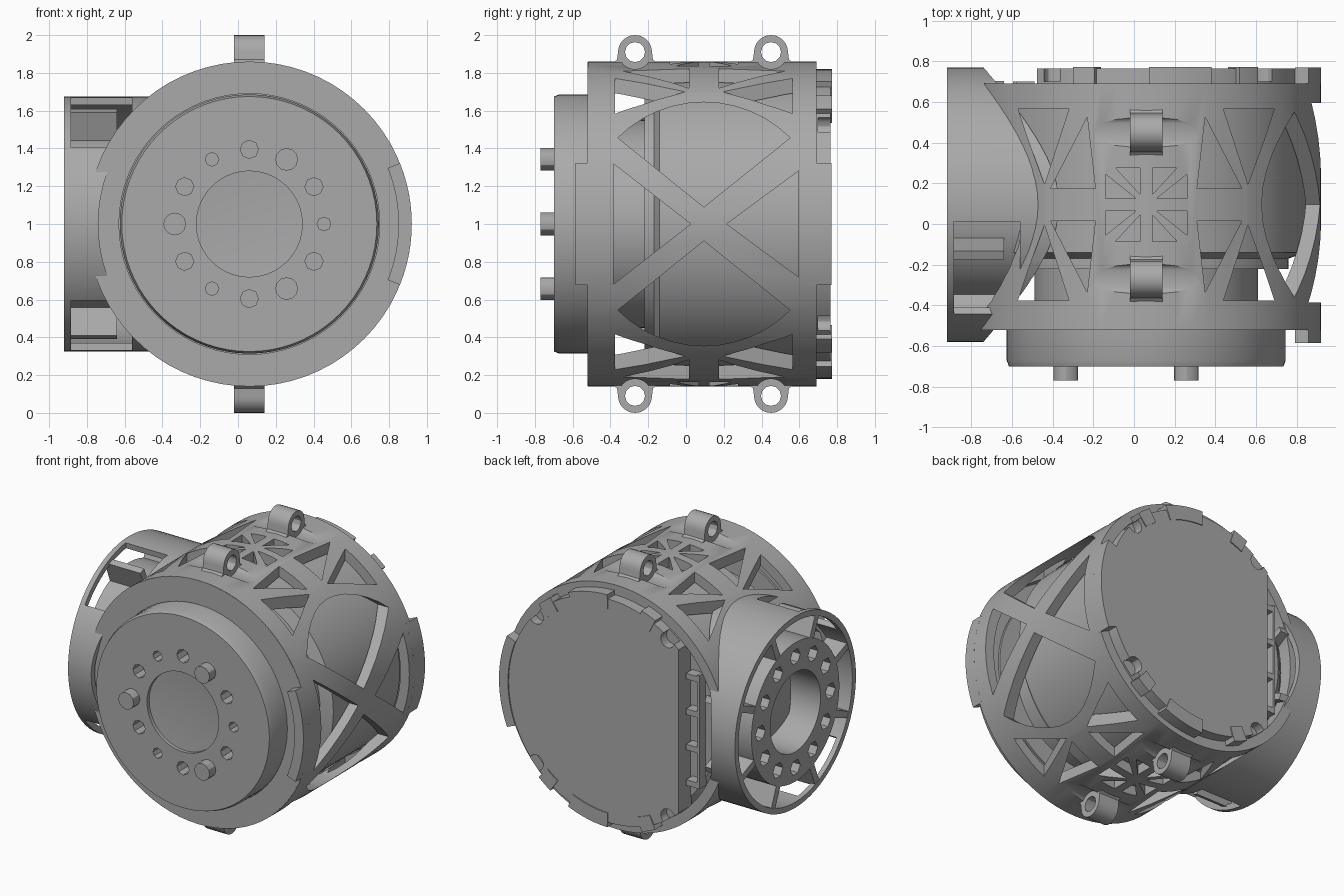
import bpy, bmesh
from math import sin, cos, pi, radians

if "Cube" in bpy.data.objects:
    bpy.data.objects.remove(bpy.data.objects["Cube"], do_unlink=True)

grey = bpy.data.materials.new("grey metal")
grey.use_nodes = True
tone = (0.4, 0.4, 0.4, 1)
grey.diffuse_color = tone
grey.node_tree.nodes["Principled BSDF"].inputs["Base Color"].default_value = tone

CX, CY, CZ = 0.06, 0.095, 1.0      # barrel axis x, side hub axis y, shared height
R = 0.86                           # barrel radius
CENTRE = {"x": (CY, CZ), "y": (CX, CZ), "z": (CX, CY)}
LUG_Y = (-0.27, 0.45)


def place(axis, u, v, w):
    return {"x": (w, u, v), "y": (u, w, v), "z": (u, v, w)}[axis]


def polar(r, deg):
    return r * cos(radians(deg)), r * sin(radians(deg))


def arc(r, a, b, n=12):
    return [polar(r, a + (b - a) * i / n) for i in range(n + 1)]


def prism(bm, pts, axis, a, b, centre=None):
    """Extrude an outline, given about a centre, along an axis from a to b."""
    cu, cv = centre or CENTRE[axis]
    ends = [[bm.verts.new(place(axis, cu + u, cv + v, w)) for u, v in pts] for w in (a, b)]
    n = len(pts)
    faces = [bm.faces.new(ends[0]), bm.faces.new(ends[1])]
    for i in range(n):
        j = (i + 1) % n
        faces.append(bm.faces.new((ends[0][i], ends[0][j], ends[1][j], ends[1][i])))
    bmesh.ops.recalc_face_normals(bm, faces=faces)


def lathe(bm, profile, axis, seg=72):
    """Turn a closed (radius, position) profile about an axis."""
    cu, cv = CENTRE[axis]
    rings = []
    for i in range(seg):
        c, s = polar(1, 360 * i / seg)
        rings.append([bm.verts.new(place(axis, cu + r * c, cv + r * s, w)) for r, w in profile])
    n = len(profile)
    for i in range(seg):
        p, q = rings[i], rings[(i + 1) % seg]
        for k in range(n):
            m = (k + 1) % n
            if profile[k][0] or profile[m][0]:
                bm.faces.new((p[k], p[m], q[m], q[k]))
    bmesh.ops.remove_doubles(bm, verts=bm.verts, dist=1e-5)
    bmesh.ops.recalc_face_normals(bm, faces=bm.faces)


def tube(r0, r1, a, b):
    return [(r0, a), (r1, a), (r1, b), (r0, b)]


def make(name, bm, cutter=None):
    """Turn a bmesh into an object, cut it, and shade it."""
    def to_object(label, data):
        me = bpy.data.meshes.new(label)
        data.to_mesh(me)
        data.free()
        ob = bpy.data.objects.new(label, me)
        bpy.context.collection.objects.link(ob)
        return ob
    ob = to_object(name, bm)
    if cutter:
        tool = to_object("cutter", cutter)
        mod = ob.modifiers.new("cut", "BOOLEAN")
        mod.operation, mod.solver, mod.object = "DIFFERENCE", "EXACT", tool
        mod.use_self = True
        deps = bpy.context.evaluated_depsgraph_get()
        me = bpy.data.meshes.new_from_object(ob.evaluated_get(deps))
        ob.modifiers.clear()
        ob.data = me
        bpy.data.objects.remove(tool, do_unlink=True)
    ob.data.materials.clear()
    ob.data.materials.append(grey)
    bpy.ops.object.select_all(action="DESELECT")
    ob.select_set(True)
    bpy.context.view_layer.objects.active = ob
    bpy.ops.object.shade_smooth_by_angle(angle=radians(30))


def flips(pts, u=(1, -1), v=(1, -1)):
    return [[(a * p, b * q) for p, q in pts] for a in u for b in v]


# Barrel housing with lattice windows on the top, bottom and side
shell, cut = bmesh.new(), bmesh.new()
lathe(shell, tube(0.79, R, -0.52, 0.69), "y")
for tri in ([(0.38, 0.47), (0.63, 0.47), (0.58, 0.32), (0.5, 0.1)],
            [(0.29, 0.43), (0.47, 0.08), (0.25, 0.08)],
            [(0.05, 0.03), (0.2, 0.03), (0.2, 0.15)],
            [(0.03, 0.05), (0.03, 0.18), (0.15, 0.18)]):
    for pts in flips(tri):
        prism(cut, pts, "z", 1.3, 2.1)
        prism(cut, pts, "z", -0.1, 0.7)
lens = [(0, 0.09)] + arc(0.645, 45, 135)
for pts in flips(lens, u=(1,)):
    prism(cut, pts, "x", 0.35, 1.1)
prism(cut, [(-0.48, 0.32), (-0.48, -0.32), (-0.07, 0)], "x", 0.35, 1.1)
prism(cut, [(0.5, 0.28), (0.5, -0.28), (0.12, 0)], "x", 0.35, 1.1)
# Opening behind the side hub, kept clear of both rims
opening = [(max(-0.53, min(0.5, u)), v) for u, v in arc(0.62, 0, 350, 35)]
prism(cut, opening, "x", -1.1, -0.2)
# Shallow screw grooves running through the lug positions
for y in LUG_Y:
    for s in (1, -1):
        prism(cut, arc(0.09, 0, 345, 23), "x", CX - 0.4, CX + 0.4, (y, CZ + s * 0.91))
make("barrel_housing", shell, cut)

# Front rim closing the barrel mouth
bm = bmesh.new()
lathe(bm, tube(0.69, R - 0.002, -0.521, -0.46), "y")
make("front_rim", bm)

# Curved tabs that overhang both ends of the barrel on its side
bm = bmesh.new()
for y0, y1 in ((-0.5, -0.585), (0.65, 0.77)):
    prism(bm, arc(R, -22, 22) + arc(0.79, 22, -22), "y", y0, y1)
make("side_tabs", bm)

# Turning output disc with bolt circle and recessed middle
disc, cut, pins = bmesh.new(), bmesh.new(), bmesh.new()
lathe(disc, [(0, -0.655), (0.28, -0.675), (0.28, -0.7), (0.675, -0.7), (0.686, -0.67),
             (0.686, -0.45), (0, -0.45)], "y")
for i in range(12):
    a = i * 30
    u, v = polar(0.395, a)
    spot = (CX + u, CZ + v)
    if a in (60, 180, 300):
        prism(pins, arc(0.06, 0, 330, 11), "y", -0.77, -0.6, spot)
    else:
        r = 0.036 if a % 120 == 0 else 0.048
        prism(cut, arc(r, 0, 315, 7), "y", -0.8, -0.6, spot)
make("output_disc", disc, cut)
make("drive_pins", pins)

# Motor filling the cage, stepped down towards the front
bm = bmesh.new()
lathe(bm, [(0, -0.5), (0.55, -0.5), (0.55, -0.22), (0.7, -0.22), (0.7, -0.17),
           (0.782, -0.14), (0.782, 0.6), (0.74, 0.63), (0, 0.63)], "y")
make("motor", bm)

# Back cover with one straight side, notched for screws
cover, cut = bmesh.new(), bmesh.new()
prism(cover, arc(0.788, -133, 133, 60), "y", 0.62, 0.765)
for a in (42, -42, 126, -126):
    u, v = polar(0.77, a)
    prism(cut, arc(0.055, 0, 330, 11), "y", 0.7, 0.9, (CX + u, CZ + v))
make("back_cover", cover, cut)

# Clips that hook the cover over the barrel rim
bm = bmesh.new()
for a, half in ((78, 11), (-78, 11), (112, 4), (-112, 4), (52, 4), (-52, 4)):
    prism(bm, arc(0.82, a - half, a + half, 6) + arc(0.72, a + half, a - half, 6), "y", 0.66, 0.772)
make("cover_clips", bm)

# Connector ladder beside the straight edge of the cover
bm = bmesh.new()
for z in (0.62, 0.87, 1.12, 1.37):
    prism(bm, [(-0.05, -0.02), (0.05, -0.02), (0.05, 0.02), (-0.05, 0.02)], "y", 0.62, 0.7, (-0.54, z))
prism(bm, [(-0.01, -0.4), (0.01, -0.4), (0.01, 0.4), (-0.01, 0.4)], "y", 0.62, 0.7, (-0.585, CZ))
make("connector_ladder", bm)


def barrel_cutter(r):
    bm = bmesh.new()
    lathe(bm, [(0, -2), (r, -2), (r, 2), (0, 2)], "y")
    return bm


# Side hub wall with two access windows towards the front
wall, cut = bmesh.new(), barrel_cutter(0.8)
lathe(wall, tube(0.635, 0.675, -0.92, -0.3), "x")
for mid in (120, -120):
    wedge = arc(0.8, mid - 23, mid + 23) + arc(0.5, mid + 23, mid - 23)
    prism(cut, wedge, "x", -0.885, -0.56)
make("hub_wall", wall, cut)

# Hub core with bore and bolt holes
core, cut = bmesh.new(), barrel_cutter(0.72)
lathe(core, tube(0.28, 0.49, -0.92, -0.5), "x")
for i in range(12):
    u, v = polar(0.39, i * 30)
    prism(cut, arc(0.055, 0, 300, 5), "x", -1, -0.66, (CY + u, CZ + v))
make("hub_core", core, cut)

# Deep ribs joining the hub core to its wall
ribs = bmesh.new()
for i in range(8):
    a = i * 45 + 22.5
    outline = [polar(0.48, a - 3), polar(0.65, a - 2), polar(0.65, a + 2), polar(0.48, a + 3)]
    prism(ribs, outline, "x", -0.918, -0.64)
make("hub_ribs", ribs, barrel_cutter(0.72))

# Mounting lugs above and below
lugs, cut = bmesh.new(), bmesh.new()
for y in LUG_Y:
    for s in (1, -1):
        z = CZ + s * 0.91
        body = arc(0.09, 0, 180) + [(-0.095, -0.04), (-0.12, -0.06), (-0.12, -0.1),
                                    (0.12, -0.1), (0.12, -0.06), (0.095, -0.04)]
        prism(lugs, [(u, s * v) for u, v in body], "x", -0.02, 0.14, (y, z))
        prism(cut, arc(0.053, 0, 330, 11), "x", -0.2, 0.3, (y, z))
make("mounting_lugs", lugs, cut)
